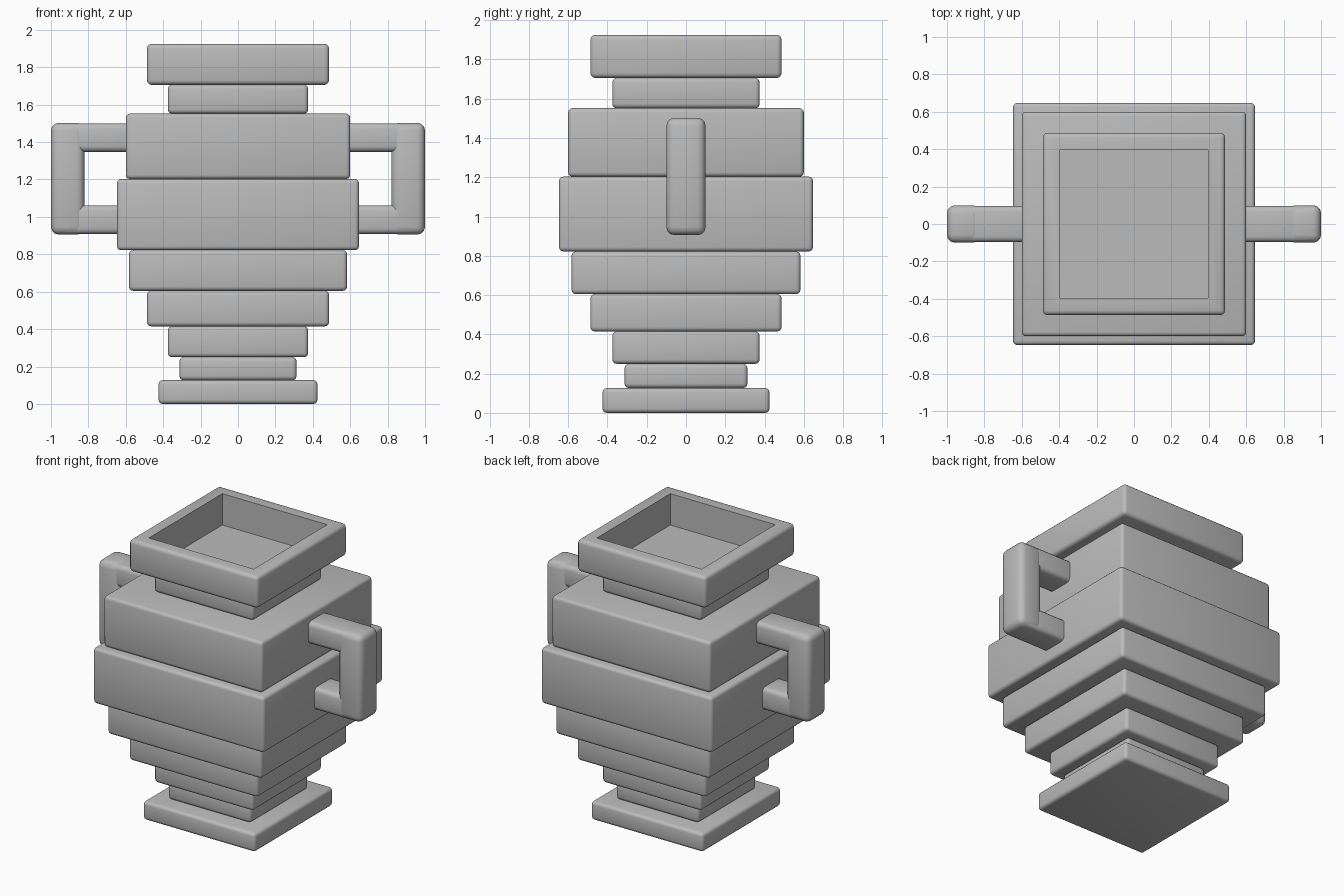
import bpy, bmesh, math
from mathutils import Matrix

if "Cube" in bpy.data.objects:
    bpy.data.objects.remove(bpy.data.objects["Cube"])

stone = bpy.data.materials.new("grey stone")
stone.diffuse_color = (0.5, 0.5, 0.5, 1)
stone.use_nodes = True
stone.node_tree.nodes["Principled BSDF"].inputs["Base Color"].default_value = stone.diffuse_color


def rounded_box(name, x, y, z, bevel, opening=None, depth=0):
    """Box spanning the (min, max) ranges, softened edges, optional square recess in the top."""
    bm = bmesh.new()
    size = [b - a for a, b in (x, y, z)]
    mid = [(a + b) / 2 for a, b in (x, y, z)]
    bmesh.ops.create_cube(bm, size=1, matrix=Matrix.Translation(mid) @ Matrix.Diagonal((*size, 1)))
    bmesh.ops.bevel(bm, geom=bm.edges[:], offset=bevel, segments=3, profile=0.5, affect='EDGES')
    if opening:
        top = max(bm.faces, key=lambda f: f.calc_center_median().z)
        bmesh.ops.inset_region(bm, faces=[top], thickness=x[1] - bevel - opening)
        top = max((f for f in bm.faces if f.normal.z > 0.99 and f.calc_center_median().xy.length < 0.01),
                  key=lambda f: f.calc_center_median().z)
        walls = bmesh.ops.extrude_face_region(bm, geom=[top])
        bmesh.ops.translate(bm, vec=(0, 0, -depth),
                            verts=[v for v in walls["geom"] if isinstance(v, bmesh.types.BMVert)])
        if top.is_valid:
            bmesh.ops.delete(bm, geom=[top], context='FACES_ONLY')
    bmesh.ops.recalc_face_normals(bm, faces=bm.faces[:])
    me = bpy.data.meshes.new(name)
    bm.to_mesh(me)
    bm.free()
    me.materials.append(stone)
    ob = bpy.data.objects.new(name, me)
    bpy.context.collection.objects.link(ob)
    bpy.ops.object.select_all(action='DESELECT')
    ob.select_set(True)
    bpy.context.view_layer.objects.active = ob
    bpy.ops.object.shade_smooth_by_angle(angle=math.radians(40))
    return ob


# Stacked square tiers: name, half width, bottom, top
tiers = [
    ("foot", 0.425, 0.0, 0.127),
    ("stem", 0.313, 0.127, 0.25),
    ("lower_belly_1", 0.375, 0.25, 0.415),
    ("lower_belly_2", 0.487, 0.415, 0.605),
    ("lower_belly_3", 0.583, 0.605, 0.822),
    ("belly", 0.647, 0.822, 1.203),
    ("shoulder", 0.6, 1.203, 1.552),
    ("neck", 0.375, 1.552, 1.706),
]
for name, h, z0, z1 in tiers:
    rounded_box(name, (-h, h), (-h, h), (z0, z1), 0.022)

# Rim with the square mouth
rounded_box("rim", (-0.487, 0.487), (-0.487, 0.487), (1.706, 1.925), 0.025, opening=0.37, depth=0.215)

# Handles on both sides
for side, s in (("right", 1), ("left", -1)):
    def span(a, b):
        return tuple(sorted((s * a, s * b)))
    rounded_box(side + "_handle_grip", span(0.82, 1.0), (-0.1, 0.1), (0.905, 1.503), 0.042)
    rounded_box(side + "_handle_upper_arm", span(0.5, 0.95), (-0.097, 0.097), (1.348, 1.5), 0.03)
    rounded_box(side + "_handle_lower_arm", span(0.5, 0.95), (-0.097, 0.097), (0.908, 1.062), 0.03)
